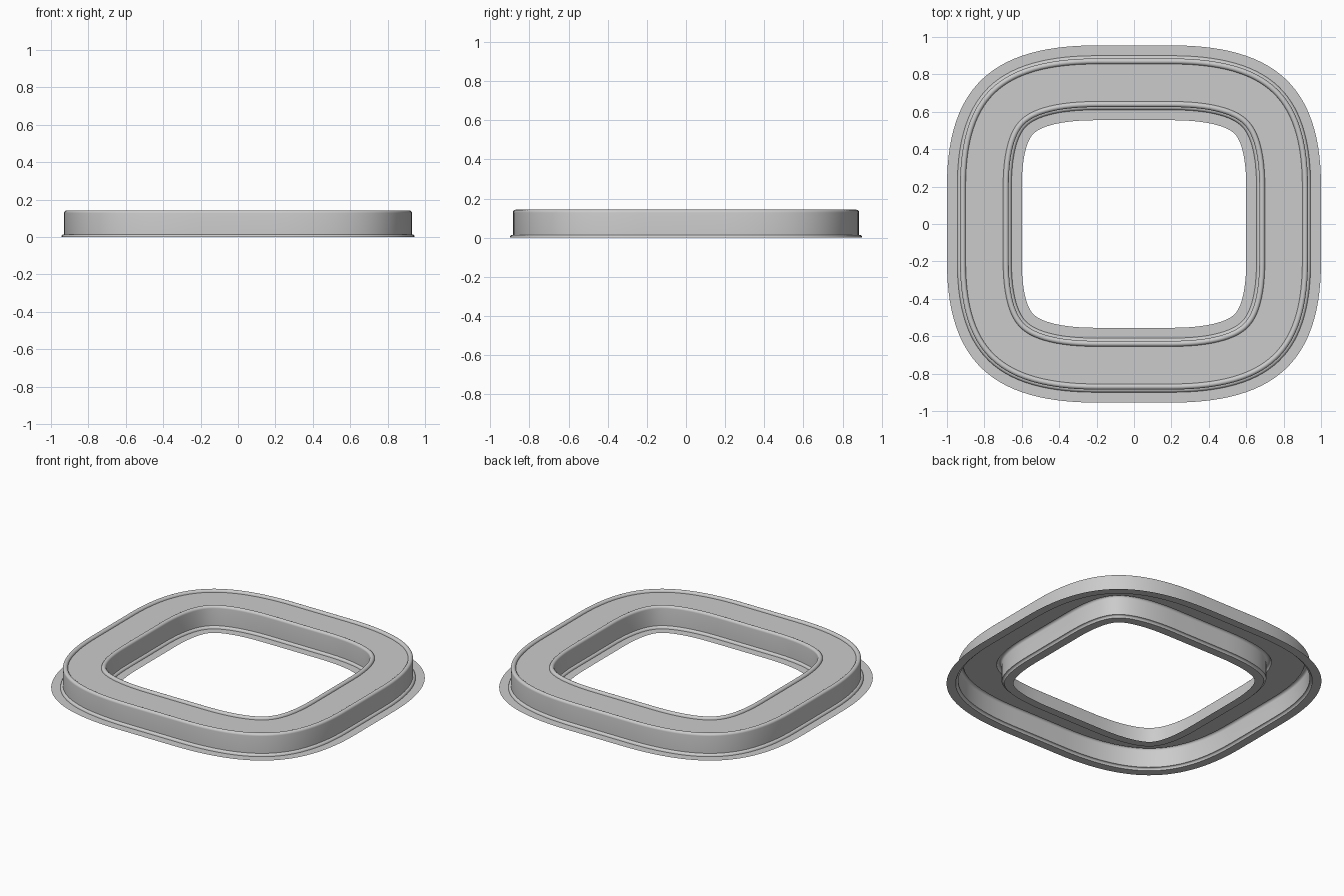
import bpy, bmesh, math
from mathutils import Vector

if "Cube" in bpy.data.objects:
    bpy.data.objects.remove(bpy.data.objects["Cube"])

HX, HY = 1.0, 0.955      # outer half sizes
FLAT, K = 0.2, 0.70      # half length of straight side, corner fullness
STEPS = 28


def outline():
    """Outer loop (point, outward normal), counter-clockwise."""
    ax, ay = HX - FLAT, HY - FLAT
    p = [Vector(v) for v in ((HX, FLAT), (HX, FLAT + K * ay),
                             (FLAT + K * ax, HY), (FLAT, HY))]
    quarter = []
    for i in range(STEPS + 1):
        t = i / STEPS
        u = 1 - t
        pos = p[0]*u**3 + p[1]*3*u*u*t + p[2]*3*u*t*t + p[3]*t**3
        d = (p[1]-p[0])*u*u + (p[2]-p[1])*2*u*t + (p[3]-p[2])*t*t
        quarter.append((pos, Vector((d.y, -d.x)).normalized()))
    loop = []
    for sx, sy in ((1, 1), (-1, 1), (-1, -1), (1, -1)):
        part = [(Vector((q.x*sx, q.y*sy)), Vector((n.x*sx, n.y*sy))) for q, n in quarter]
        loop += part if sx * sy > 0 else part[::-1]
    return loop


def arc(cx, cz, r, a0, a1, n):
    return [(cx + r*math.cos(math.radians(a0 + (a1-a0)*i/n)),
             cz + r*math.sin(math.radians(a0 + (a1-a0)*i/n))) for i in range(n + 1)]


# Half cross-section: (inset from outer edge, height): flange, bead, wall, rolled rim
half = [(0.0, 0.0)]
half += arc(0.07, 0.0, 0.015, 180, 90, 5)
half += arc(0.085, 0.128, 0.015, 180, 0, 10)
# Mirror the section across the middle of the band to make the inner side
section = half + [(0.4 - d, z) for d, z in reversed(half)]

bm = bmesh.new()
loop = outline()
rows = [[bm.verts.new((p.x - n.x*d, p.y - n.y*d, z)) for p, n in loop] for d, z in section]
count = len(loop)
for a, b in zip(rows, rows[1:]):
    for i in range(count):
        j = (i + 1) % count
        bm.faces.new((a[i], a[j], b[j], b[i]))
mesh = bpy.data.meshes.new("bezel_frame")
bm.to_mesh(mesh)
bm.free()

# Thin pressed frame, open underneath
frame = bpy.data.objects.new("bezel_frame", mesh)
bpy.context.collection.objects.link(frame)
bpy.context.view_layer.objects.active = frame
frame.select_set(True)
bpy.ops.object.shade_smooth_by_angle(angle=math.radians(30))
